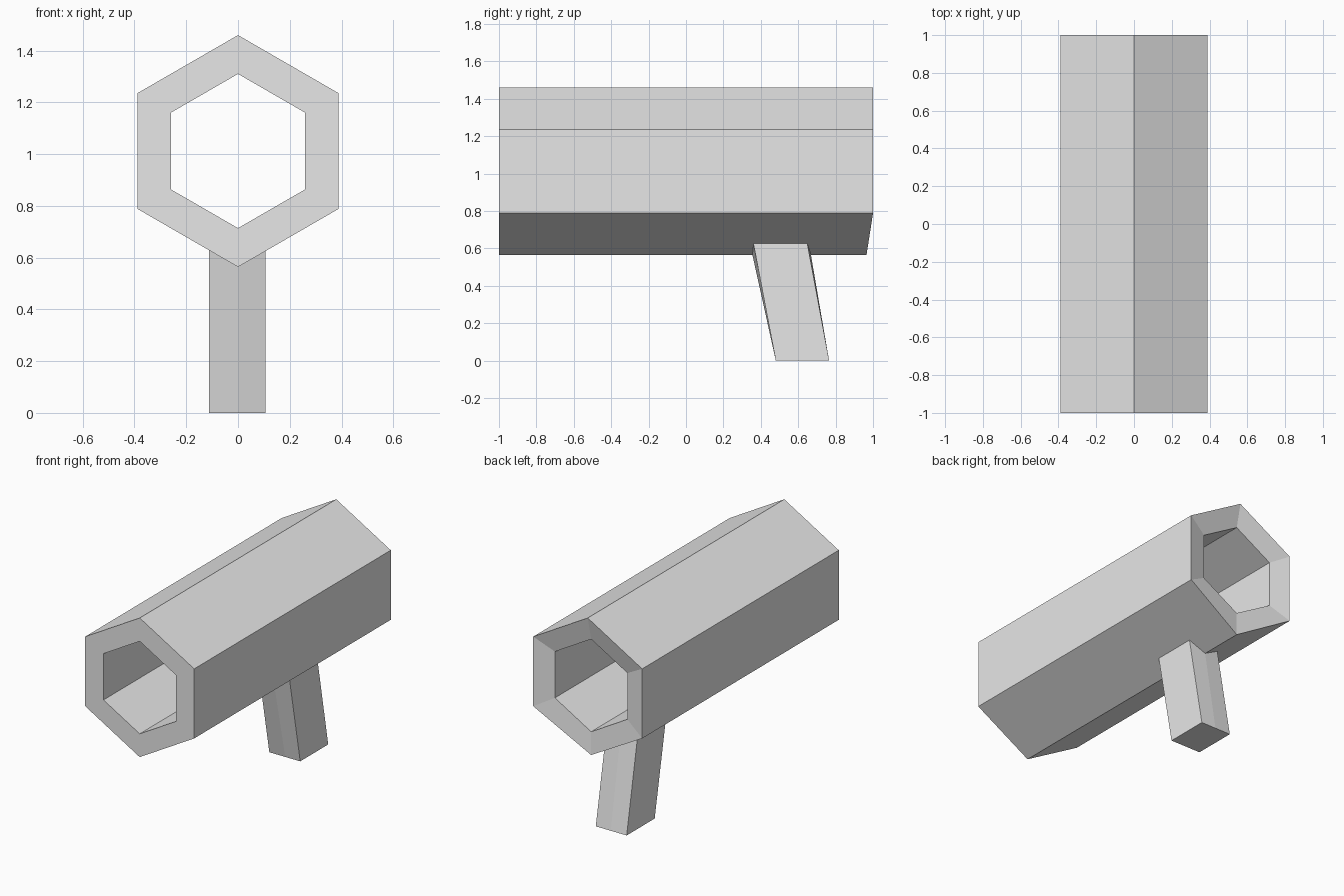
import bpy
import math

if "Cube" in bpy.data.objects:
    bpy.data.objects.remove(bpy.data.objects["Cube"])

grey = bpy.data.materials.new("plain grey")
grey.diffuse_color = (0.8, 0.8, 0.8, 1)
grey.use_nodes = True
grey.node_tree.nodes["Principled BSDF"].inputs["Base Color"].default_value = grey.diffuse_color


def make(name, verts, faces):
    mesh = bpy.data.meshes.new(name)
    mesh.from_pydata(verts, [], faces)
    mesh.materials.append(grey)
    obj = bpy.data.objects.new(name, mesh)
    bpy.context.collection.objects.link(obj)
    return obj


# Hexagonal tube: four rings of six points, swept outer front -> outer back
# -> inner back -> inner front. The back rim is dished inward.
CENTRE_Z, OUTER, INNER, DISH = 1.012, 0.448, 0.298, 0.965


def ring(radius, y):
    return [(radius * math.sin(i * math.pi / 3), y,
             CENTRE_Z + radius * math.cos(i * math.pi / 3)) for i in range(6)]


rings = [ring(OUTER, -1), ring(OUTER, 1), ring(INNER, DISH), ring(INNER, -1)]
x, _, z = rings[1][3]
rings[1][3] = (x, DISH, z)  # lowest back corner is set in with the dish

verts = [v for r in rings for v in r]
faces = []
for r in range(4):
    n = (r + 1) % 4
    for i in range(6):
        j = (i + 1) % 6
        faces.append((r * 6 + i, n * 6 + i, n * 6 + j, r * 6 + j))
make("barrel_tube", verts, faces)

# Slanted grip: six-point outline, its top following the tube's underside
# and sunk slightly into the wall.
outline = [  # x, y at foot, y at tube, z at tube
    (-0.113, 0.48, 0.36, 0.628), (0, 0.48, 0.355, 0.565),
    (0.107, 0.48, 0.36, 0.628), (0.107, 0.765, 0.648, 0.628),
    (0, 0.765, 0.668, 0.565), (-0.113, 0.765, 0.648, 0.628)]
SINK = 1.06
foot = [(x, y0, 0) for x, y0, y1, z1 in outline]
top = [(x, y0 + (y1 - y0) * SINK, z1 * SINK) for x, y0, y1, z1 in outline]
sides = [(i, (i + 1) % 6, (i + 1) % 6 + 6, i + 6) for i in range(6)]
make("grip", foot + top,
     sides + [(5, 4, 3, 2, 1, 0), (6, 7, 10, 11), (7, 8, 9, 10)])
